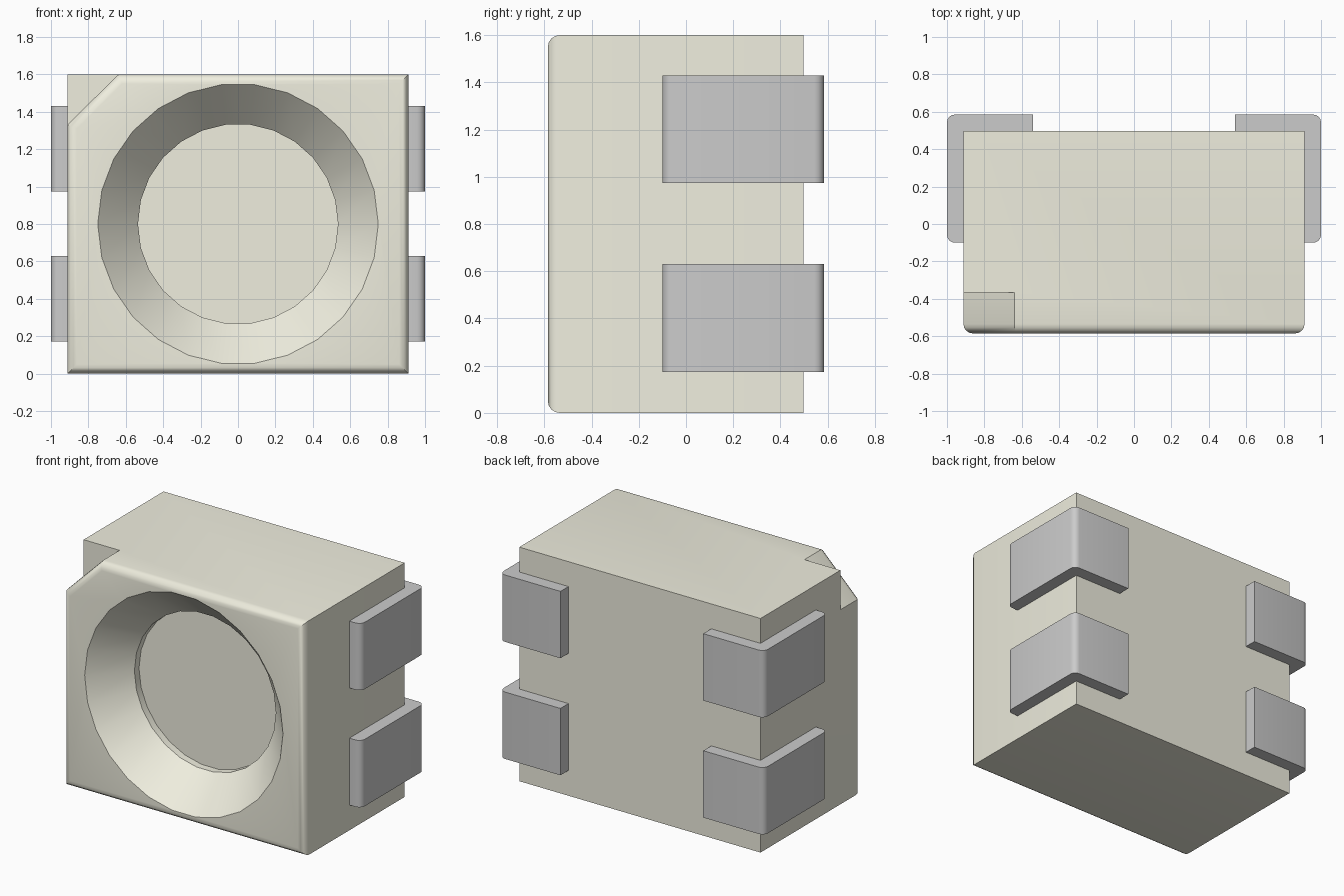
import bpy, bmesh, math

if "Cube" in bpy.data.objects:
    bpy.data.objects.remove(bpy.data.objects["Cube"])

W, H = 0.912, 1.6                       # half width, height
Y0, YN, Y1 = -0.585, -0.365, 0.498      # front, notch floor, rear
NX, NZ = -0.64, 1.33                    # ends of the corner notch


def finish(name, bm):
    bmesh.ops.recalc_face_normals(bm, faces=bm.faces)
    me = bpy.data.meshes.new(name)
    bm.to_mesh(me)
    bm.free()
    ob = bpy.data.objects.new(name, me)
    bpy.context.collection.objects.link(ob)
    return ob


def activate(ob):
    bpy.ops.object.select_all(action='DESELECT')
    ob.select_set(True)
    bpy.context.view_layer.objects.active = ob


def smooth(ob):
    activate(ob)
    bpy.ops.object.shade_smooth_by_angle(angle=math.radians(32))


# Housing block with notched corner and rounded front edges
bm = bmesh.new()
outline = [(-W, 0), (W, 0), (W, H), (NX, H), (-W, NZ)]
f = [bm.verts.new((x, Y0, z)) for x, z in outline]
b = [bm.verts.new((x, Y1, z)) for x, z in [(-W, 0), (W, 0), (W, H), (-W, H)]]
n = [bm.verts.new((x, YN, z)) for x, z in [(NX, H), (-W, NZ), (-W, H)]]
front = bm.faces.new(f)
for vs in (b,
           (f[0], f[1], b[1], b[0]),
           (f[1], f[2], b[2], b[1]),
           (f[2], f[3], n[0], n[2], b[3], b[2]),
           (f[3], f[4], n[1], n[0]),
           (f[4], f[0], b[0], b[3], n[2], n[1]),
           n):
    bm.faces.new(vs)
bmesh.ops.recalc_face_normals(bm, faces=bm.faces)
bmesh.ops.bevel(bm, geom=list(front.edges), offset=0.05, segments=4,
                profile=0.5, affect='EDGES', clamp_overlap=True)
housing = finish("housing", bm)

# Conical front recess with a short straight step at its floor
SIDES = 26
SLOPE = (0.75 - 0.535) / 0.23
bm = bmesh.new()
rings = []
for r, y in [(0.75 + 0.1 * SLOPE, Y0 - 0.1), (0.535, Y0 + 0.23), (0.535, Y0 + 0.28)]:
    rings.append([bm.verts.new((r * math.cos(2 * math.pi * i / SIDES), y,
                                0.8 + r * math.sin(2 * math.pi * i / SIDES)))
                  for i in range(SIDES)])
bm.faces.new(rings[0])
bm.faces.new(rings[-1])
for a, c in zip(rings, rings[1:]):
    for i in range(SIDES):
        j = (i + 1) % SIDES
        bm.faces.new((a[i], a[j], c[j], c[i]))
cutter = finish("recess_cutter", bm)
cutter.hide_render = True
mod = housing.modifiers.new("recess", 'BOOLEAN')
mod.operation = 'DIFFERENCE'
mod.solver = 'EXACT'
mod.object = cutter
activate(housing)
bpy.ops.object.modifier_apply(modifier=mod.name)
bpy.data.objects.remove(cutter)
smooth(housing)

mat = bpy.data.materials.new("warm_white")
mat.diffuse_color = (0.87, 0.86, 0.74, 1)
mat.use_nodes = True
mat.node_tree.nodes["Principled BSDF"].inputs["Base Color"].default_value = mat.diffuse_color
housing.data.materials.clear()
housing.data.materials.append(mat)


# L-shaped contacts wrapping the rear edges
def arc(cx, cy, r, a0, steps=4):
    return [(cx + r * math.cos(math.radians(a0 + 90 * i / steps)),
             cy + r * math.sin(math.radians(a0 + 90 * i / steps)))
            for i in range(steps + 1)]


def contact(name, side, z0, z1):
    r = 0.042
    profile = ([(W, -0.1)] + arc(1 - r, -0.1 + r, r, -90)
               + arc(1 - r, 0.585 - r, r, 0)
               + [(0.54, 0.585), (0.54, Y1), (W, Y1)])
    bm = bmesh.new()
    lo = [bm.verts.new((side * x, y, z0)) for x, y in profile]
    hi = [bm.verts.new((side * x, y, z1)) for x, y in profile]
    bm.faces.new(lo)
    bm.faces.new(hi)
    for i in range(len(lo)):
        j = (i + 1) % len(lo)
        bm.faces.new((lo[i], lo[j], hi[j], hi[i]))
    smooth(finish(name, bm))


for side, label in ((-1, "left"), (1, "right")):
    contact(f"lower_{label}_contact", side, 0.173, 0.63)
    contact(f"upper_{label}_contact", side, 0.973, 1.43)
